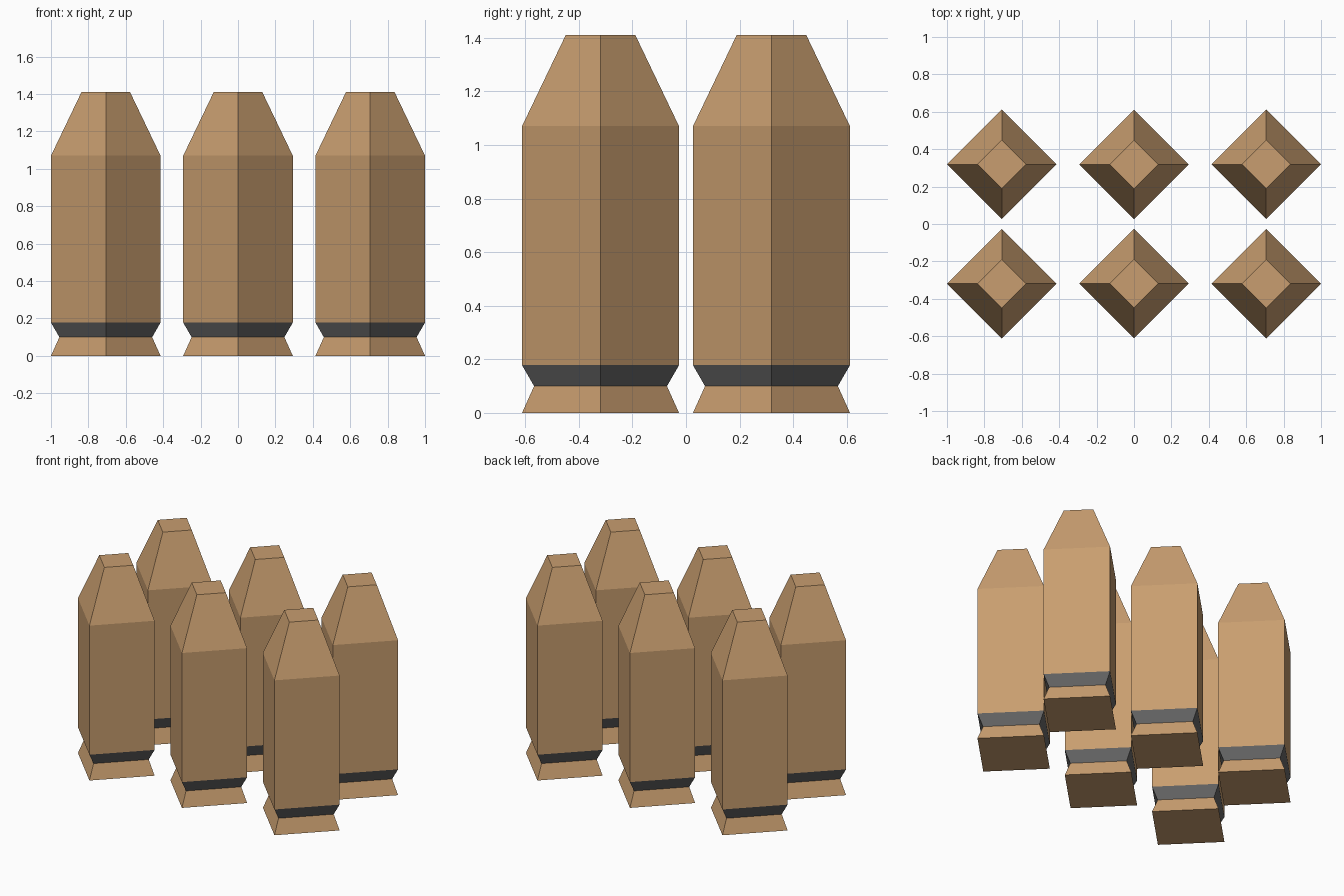
import bpy
import bmesh
from math import cos, sin, pi

if "Cube" in bpy.data.objects:
    bpy.data.objects.remove(bpy.data.objects["Cube"])

SIDES = 4
# (radius, height) from the rim up to the flat tip
PROFILE = [(0.293, 0.0), (0.248, 0.10), (0.293, 0.178), (0.293, 1.07), (0.13, 1.41)]
GROOVE = 1  # profile segment that is dark


def material(name, color):
    mat = bpy.data.materials.new(name)
    mat.diffuse_color = (*color, 1.0)
    mat.use_nodes = True
    mat.node_tree.nodes["Principled BSDF"].inputs["Base Color"].default_value = mat.diffuse_color
    return mat


def cartridge_mesh():
    bm = bmesh.new()
    rings = [[bm.verts.new((r * cos(2 * pi * i / SIDES), r * sin(2 * pi * i / SIDES), z))
              for i in range(SIDES)] for r, z in PROFILE]
    # Rim, groove, case and tapered tip
    for level, (low, high) in enumerate(zip(rings, rings[1:])):
        for i in range(SIDES):
            j = (i + 1) % SIDES
            face = bm.faces.new((low[i], low[j], high[j], high[i]))
            face.material_index = 1 if level == GROOVE else 0
    # Flat base and tip
    bm.faces.new(rings[0][::-1])
    bm.faces.new(rings[-1])
    mesh = bpy.data.meshes.new("cartridge")
    bm.to_mesh(mesh)
    bm.free()
    mesh.materials.append(material("brass", (0.58, 0.34, 0.16)))
    mesh.materials.append(material("dark_groove", (0.13, 0.13, 0.13)))
    return mesh


# Two rows of three cartridges sharing one mesh
mesh = cartridge_mesh()
for row, y in (("front", -0.319), ("back", 0.319)):
    for column, x in (("left", -0.707), ("middle", 0.0), ("right", 0.707)):
        obj = bpy.data.objects.new(f"cartridge_{row}_{column}", mesh)
        obj.location = (x, y, 0)
        bpy.context.collection.objects.link(obj)
